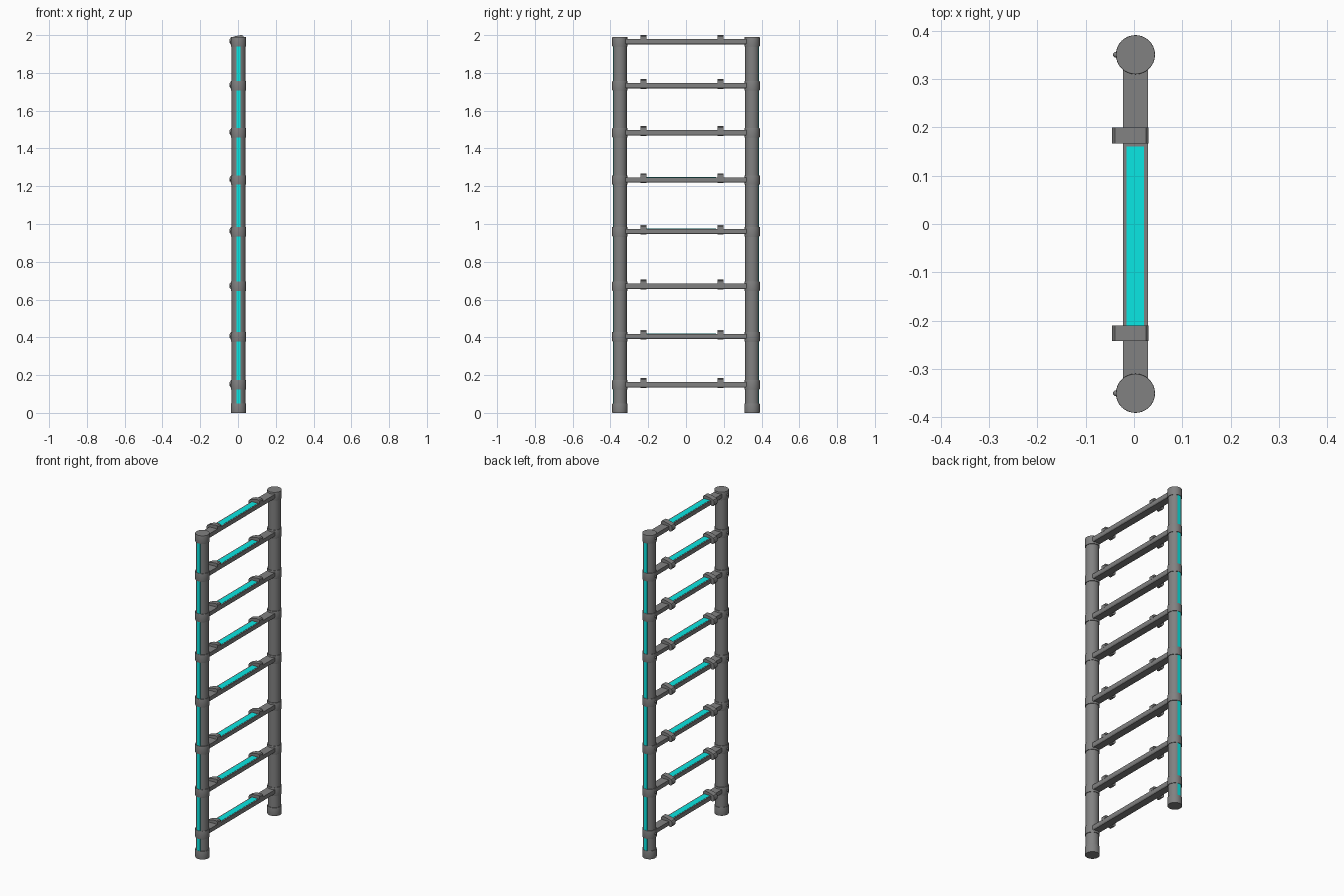
import bpy, bmesh, math
from mathutils import Vector

if "Cube" in bpy.data.objects:
    bpy.data.objects.remove(bpy.data.objects["Cube"])

CX = 0.003
RUNGS = [0.149, 0.404, 0.670, 0.960, 1.233, 1.483, 1.732, 1.965]


def material(name, rgb):
    m = bpy.data.materials.new(name)
    m.diffuse_color = (*rgb, 1)
    m.use_nodes = True
    m.node_tree.nodes["Principled BSDF"].inputs["Base Color"].default_value = m.diffuse_color
    return m


cyan = material("cyan_glow", (0.003, 0.8, 0.77))
dark = material("dark_metal", (0.22, 0.22, 0.22))


def finish(name, bm, mat=dark, smooth=False):
    bmesh.ops.recalc_face_normals(bm, faces=bm.faces)
    me = bpy.data.meshes.new(name)
    bm.to_mesh(me)
    bm.free()
    ob = bpy.data.objects.new(name, me)
    bpy.context.collection.objects.link(ob)
    me.materials.append(mat)
    if smooth:
        bpy.ops.object.select_all(action='DESELECT')
        ob.select_set(True)
        bpy.context.view_layer.objects.active = ob
        bpy.ops.object.shade_smooth_by_angle(angle=math.radians(35))
    return ob


def lathe(name, profile, x, y, z, n=32):
    """Closed solid of revolution about z from (radius, height) points."""
    bm = bmesh.new()
    rings = [[bm.verts.new((x + r * math.cos(2 * math.pi * i / n),
                            y + r * math.sin(2 * math.pi * i / n), z + h))
              for i in range(n)] for r, h in profile]
    for a, b in zip(rings, rings[1:]):
        for i in range(n):
            j = (i + 1) % n
            bm.faces.new((a[i], a[j], b[j], b[i]))
    bm.faces.new(rings[0])
    bm.faces.new(rings[-1])
    return finish(name, bm, smooth=True)


def extrude_y(name, profile, y0, y1, z, mat=dark, smooth=False):
    """Prism along y from an (x, z) outline."""
    bm = bmesh.new()
    f = bm.faces.new([bm.verts.new((CX + px, y0, z + pz)) for px, pz in profile])
    ext = bmesh.ops.extrude_face_region(bm, geom=[f])
    new = [v for v in ext["geom"] if isinstance(v, bmesh.types.BMVert)]
    bmesh.ops.translate(bm, verts=new, vec=Vector((0, y1 - y0, 0)))
    return finish(name, bm, mat, smooth)


def rect(x, z0, z1):
    return [(-x, z0), (x, z0), (x, z1), (-x, z1)]


COLLAR = [(0.040, -0.025), (0.0405, -0.023), (0.0405, 0.023), (0.040, 0.025)]
RUNG = [(-0.022, -0.014), (0.022, -0.014), (0.026, -0.008),
        (0.026, 0.014), (-0.026, 0.014), (-0.026, -0.008)]
# hooked clip that laps over the rung's -x edge
CLIP = [(-0.026, -0.016), (-0.040, -0.016), (-0.048, -0.006), (-0.048, 0.012),
        (-0.042, 0.021), (-0.020, 0.029), (0.010, 0.035), (0.022, 0.034),
        (0.027, 0.028), (0.027, 0.010), (-0.026, 0.010)]

for side, s in (("front", -1), ("back", 1)):
    y = 0.35 * s
    # upright post, foot and light strip on its outer face
    lathe(side + "_post", [(0.0365, 0), (0.0365, 1.98)], CX, y, 0.005)
    lathe(side + "_foot", COLLAR, CX, y, 0.025)
    extrude_y(side + "_post_light", rect(0.0105, 0.03, 1.96), y, y + 0.0372 * s, 0, cyan)
    for i, z in enumerate(RUNGS):
        # collar and its small bolt
        lathe(f"{side}_collar_{i}", COLLAR, CX, y, z)
        bm = bmesh.new()
        bmesh.ops.create_uvsphere(bm, u_segments=12, v_segments=8, radius=0.006)
        bmesh.ops.translate(bm, verts=bm.verts, vec=(-0.0375, y, z))
        finish(f"{side}_bolt_{i}", bm, smooth=True)

for i, z in enumerate(RUNGS):
    # rung with light strip and two clips
    extrude_y(f"rung_{i}", RUNG, -0.34, 0.34, z)
    extrude_y(f"rung_light_{i}", rect(0.018, 0.005, 0.0152), -0.21, 0.16, z, cyan)
    extrude_y(f"rung_clip_a_{i}", CLIP, -0.242, -0.21, z, smooth=True)
    extrude_y(f"rung_clip_b_{i}", CLIP, 0.166, 0.199, z, smooth=True)
